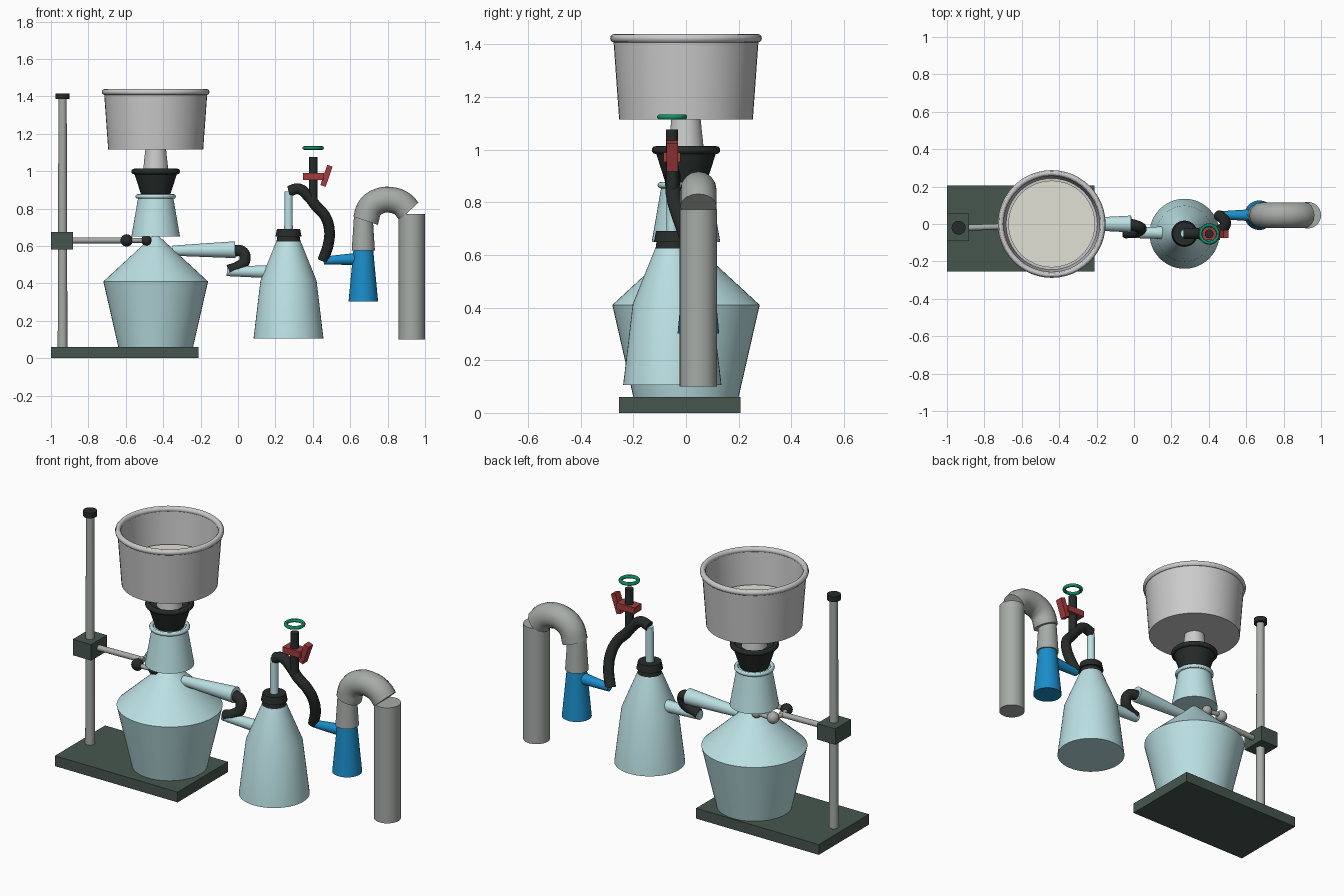
import bpy, math
from mathutils import Vector

if "Cube" in bpy.data.objects:
    bpy.data.objects.remove(bpy.data.objects["Cube"])


def mat(name, rgb):
    m = bpy.data.materials.new(name)
    lin = [(c / 255) ** 2.2 for c in rgb]
    m.diffuse_color = (*lin, 1)
    m.use_nodes = True
    m.node_tree.nodes["Principled BSDF"].inputs["Base Color"].default_value = m.diffuse_color
    return m


GLASS = mat("pale_glass", (186, 224, 227))
RUBBER = mat("black_rubber", (42, 47, 46))
IRON = mat("dark_green_iron", (72, 86, 79))
STEEL = mat("steel", (165, 170, 166))
BLUE = mat("blue_plastic", (32, 140, 200))
RED = mat("red_plastic", (160, 62, 62))
GREEN = mat("green_plastic", (22, 145, 105))
PAPER = mat("filter_paper", (226, 224, 212))


def finish(ob, name, m, smooth=True):
    ob.name = name
    if m:
        ob.data.materials.append(m)
    if smooth:
        bpy.ops.object.select_all(action='DESELECT')
        ob.select_set(True)
        bpy.context.view_layer.objects.active = ob
        bpy.ops.object.shade_smooth_by_angle(angle=math.radians(30))
    return ob


def lathe(name, x, y, profile, m=None, n=48):
    """Revolve (radius, z) points around a vertical axis; radius 0 closes an end."""
    verts, faces, rings = [], [], []
    for r, z in profile:
        k = n if r > 0 else 1
        rings.append((len(verts), k))
        verts += [(x + r * math.cos(2 * math.pi * i / n), y + r * math.sin(2 * math.pi * i / n), z) for i in range(k)]
    for (a, ka), (b, kb) in zip(rings, rings[1:]):
        for i in range(n):
            j = (i + 1) % n
            f = [a + i % ka, a + j % ka, b + j % kb, b + i % kb]
            faces.append(list(dict.fromkeys(f)))
    me = bpy.data.meshes.new(name)
    me.from_pydata(verts, [], faces)
    ob = bpy.data.objects.new(name, me)
    bpy.context.collection.objects.link(ob)
    return finish(ob, name, m)


def rod(name, a, b, r1, r2, m=None, n=32):
    a, b = Vector(a), Vector(b)
    d = b - a
    bpy.ops.mesh.primitive_cone_add(vertices=n, radius1=r1, radius2=r2, depth=d.length, location=(a + b) / 2,
                                    rotation=d.to_track_quat('Z', 'Y').to_euler())
    return finish(bpy.context.object, name, m)


def box(name, lo, hi, m, tilt=0):
    lo, hi = Vector(lo), Vector(hi)
    bpy.ops.mesh.primitive_cube_add(size=1, location=(lo + hi) / 2, rotation=(0, tilt, 0))
    bpy.context.object.scale = hi - lo
    return finish(bpy.context.object, name, m, False)


def ring(name, loc, R, r, m=None):
    bpy.ops.mesh.primitive_torus_add(location=loc, major_radius=R, minor_radius=r, major_segments=48, minor_segments=12)
    return finish(bpy.context.object, name, m)


def ball(name, loc, r, m):
    bpy.ops.mesh.primitive_uv_sphere_add(segments=24, ring_count=12, radius=r, location=loc)
    return finish(bpy.context.object, name, m)


def hose(name, pts, r, m=None):
    cu = bpy.data.curves.new(name, 'CURVE')
    cu.dimensions = '3D'
    cu.bevel_depth, cu.bevel_resolution, cu.resolution_u = r, 6, 8
    cu.use_fill_caps = True
    s = cu.splines.new('BEZIER')
    s.bezier_points.add(len(pts) - 1)
    for bp, p in zip(s.bezier_points, pts):
        bp.co = p
        bp.handle_left_type = bp.handle_right_type = 'AUTO'
    tmp = bpy.data.objects.new(name + "_path", cu)
    bpy.context.collection.objects.link(tmp)
    bpy.context.view_layer.update()
    me = bpy.data.meshes.new_from_object(tmp.evaluated_get(bpy.context.evaluated_depsgraph_get()))
    bpy.data.objects.remove(tmp)
    me.materials.clear()
    ob = bpy.data.objects.new(name, me)
    bpy.context.collection.objects.link(ob)
    return finish(ob, name, m)


# Support stand and clamp
box("stand_base", (-1, -.255, 0), (-.21, .207, .06), IRON)
rod("stand_rod", (-.938, -.02, .05), (-.938, -.02, 1.39), .026, .022, STEEL)
rod("rod_cap", (-.938, -.02, 1.385), (-.938, -.02, 1.415), .037, .037, RUBBER)
box("clamp_boss", (-1, -.09, .582), (-.882, .055, .675), IRON)
rod("clamp_arm", (-.89, -.02, .63), (-.6, -.01, .63), .016, .016, STEEL)
for side, y in (("front", -.075), ("back", .05)):
    m = RUBBER if side == "front" else STEEL
    hose("clamp_finger_" + side, [(-.62, -.015, .63), (-.59, y * .9, .63), (-.49, y, .63)], .013, STEEL)
    ball("clamp_knuckle_" + side, (-.595, y, .63), .033, m)
    ball("clamp_tip_" + side, (-.49, y, .63), .028, m)

# Filter flask with neck, stopper and side arm
FX = -.44
lathe("filter_flask_body", FX, 0, [(0, .06), (.2, .06), (.28, .41), (.02, .65), (0, .65)], GLASS)
lathe("filter_flask_neck", FX, 0, [(0, .65), (.13, .65), (.092, .87), (0, .87)], GLASS)
ring("neck_lip", (FX, 0, .865), .096, .012, GLASS)
lathe("stopper", FX, 0, [(0, .865), (.075, .865), (.115, .99), (0, .99)], RUBBER)
ring("stopper_lip", (FX, 0, .998), .115, .015, RUBBER)
rod("filter_flask_arm", (-.35, 0, .575), (-.015, 0, .58), .027, .045, GLASS)

# Funnel with filter paper
lathe("funnel_stem", FX, 0, [(0, .98), (.07, .98), (.055, 1.12), (0, 1.12)])
lathe("funnel_bowl", FX, 0, [(0, 1.115), (.254, 1.115), (.276, 1.42), (.26, 1.42), (.244, 1.225), (0, 1.225)])
ring("funnel_rim", (FX, 0, 1.423), .272, .016)
lathe("filter_paper", FX, 0, [(0, 1.22), (.232, 1.22), (.232, 1.235), (0, 1.235)], PAPER)

# Hose from filter flask to trap
hose("short_hose", [(-.025, 0, .575), (.025, -.015, .568), (.035, -.03, .52), (0, -.043, .488), (-.05, -.047, .47)],
     .03, RUBBER)

# Trap bottle with cap, arm and outlet tube
TX, TY = .27, -.052
lathe("trap_bottle", TX, TY, [(0, .105), (.187, .105), (.15, .415), (.065, .625), (0, .625)], GLASS)
lathe("trap_cap", TX, TY, [(0, .61), (.066, .61), (.06, .65), (.07, .65), (.062, .69), (0, .69)], RUBBER)
rod("trap_arm", (-.06, -.047, .465), (.17, -.047, .462), .026, .034, GLASS)
rod("trap_outlet_tube", (TX, TY, .68), (TX, TY, .89), .023, .021, GLASS)

# Hose from trap to pump
hose("long_hose", [(.27, -.05, .892), (.325, -.05, .905), (.374, -.05, .868), (.417, -.045, .814), (.465, -.03, .76),
                   (.488, -.005, .69), (.484, .02, .615), (.455, .045, .525)], .029, RUBBER)

# Release valve
VX, VY = .402, -.053
rod("valve_stem", (VX, VY, .83), (VX, VY, 1.077), .024, .023, RUBBER)
box("valve_body", (.347, -.086, .953), (.46, -.02, .99), RED)
box("valve_lever", (.458, -.075, .918), (.488, -.031, 1.032), RED, .33)
ring("valve_handwheel", (VX, VY, 1.124), .047, .010, GREEN)

# Vacuum pump nozzle and drain pipe
PX, PY = .67, .047
lathe("pump_body", PX, PY, [(0, .302), (.079, .302), (.053, .578), (0, .578)], BLUE)
rod("pump_arm", (.458, PY, .522), (.66, PY, .532), .021, .034, BLUE)
lathe("pump_collar", PX, PY, [(0, .575), (.062, .575), (.05, .76), (0, .76)], STEEL)
hose("drain_bend", [(.682, PY, .735), (.705, PY, .803), (.755, PY, .84), (.82, PY, .846), (.877, PY, .825),
                    (.914, PY, .785)], .069, STEEL)
rod("drain_pipe", (.929, PY, .1), (.929, PY, .772), .071, .071, STEEL)
